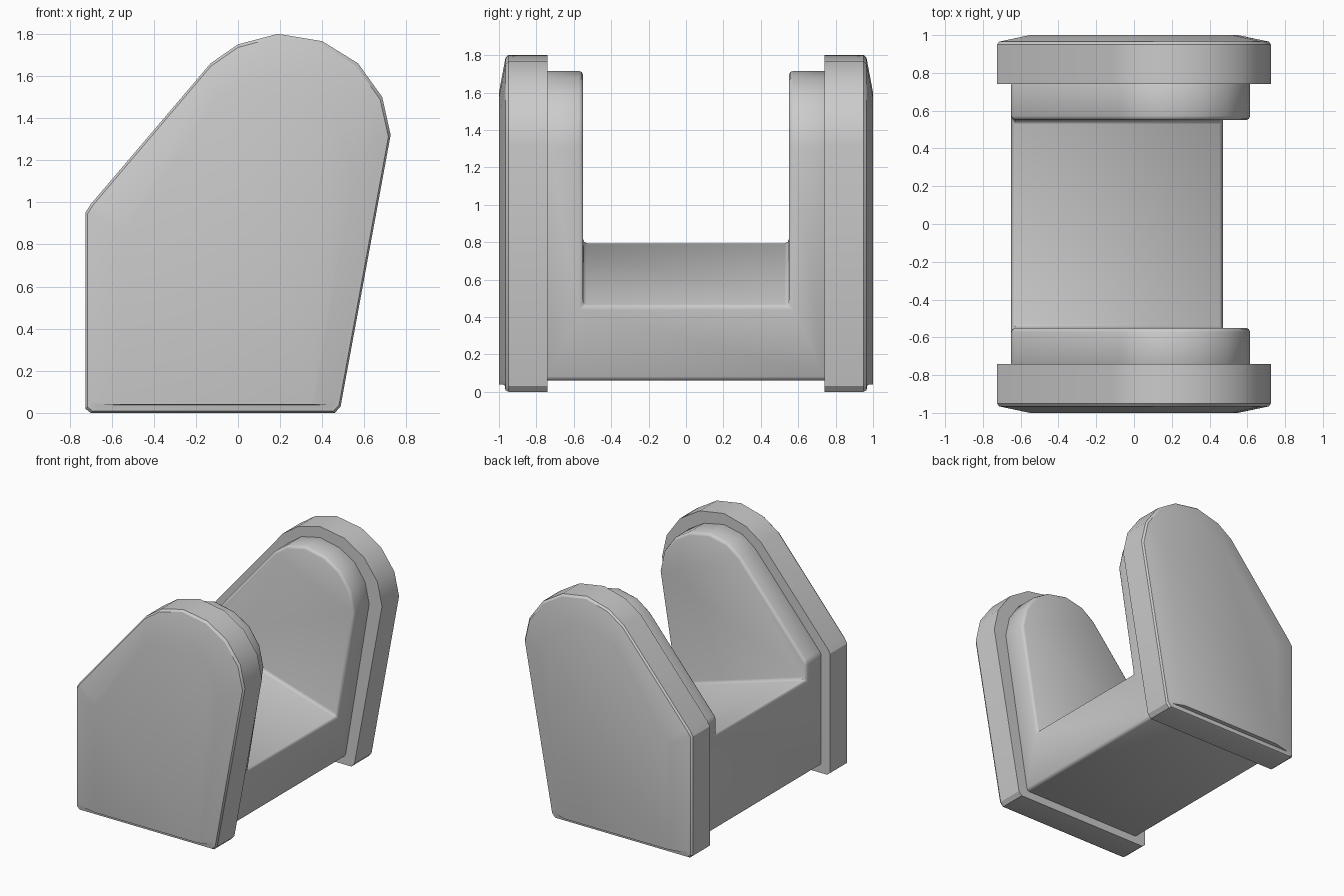
import bpy, bmesh, math

if "Cube" in bpy.data.objects:
    bpy.data.objects.remove(bpy.data.objects["Cube"])

TOP = 1.8
# side profiles as (x, z)
OUTER = [(-0.70, 0), (0.46, 0), (0.487, 0.03), (0.725, 1.32), (0.685, 1.50),
         (0.57, 1.66), (0.40, 1.765), (0.19, TOP), (0, 1.75), (-0.13, 1.66),
         (-0.70, 0.99), (-0.725, 0.95), (-0.725, 0.02)]
INNER = [(-0.65, 0.06), (0.408, 0.06), (0.615, 1.31), (0.58, 1.47), (0.49, 1.60),
         (0.36, 1.68), (0.19, 1.715), (0.03, 1.68), (-0.08, 1.60), (-0.65, 0.93)]


def loft(name, rings):
    """Closed solid through rings of 3D points."""
    bm = bmesh.new()
    loops = [[bm.verts.new(p) for p in ring] for ring in rings]
    n = len(loops[0])
    for a, b in zip(loops, loops[1:]):
        for i in range(n):
            j = (i + 1) % n
            bm.faces.new((a[i], a[j], b[j], b[i]))
    bm.faces.new(loops[0])
    bm.faces.new(loops[-1])
    bmesh.ops.recalc_face_normals(bm, faces=bm.faces)
    me = bpy.data.meshes.new(name)
    bm.to_mesh(me)
    bm.free()
    ob = bpy.data.objects.new(name, me)
    bpy.context.collection.objects.link(ob)
    return ob


def ring(profile, y):
    return [(x, y, z) for x, z in profile]


def shrink(k, z0, z1):
    return [(x * k, z0 + z / TOP * (z1 - z0)) for x, z in OUTER]


def activate(ob):
    bpy.ops.object.select_all(action='DESELECT')
    ob.select_set(True)
    bpy.context.view_layer.objects.active = ob


# outer side plates with a domed outer face and a small ledge at the foot
for name, s in (("front_plate", -1), ("back_plate", 1)):
    plate = loft(name, [
        ring(OUTER, 0.74 * s),
        ring(OUTER, 0.95 * s),
        ring(shrink(0.985, 0.008, 1.785), 0.965 * s),
        ring(shrink(0.955, 0.037, 1.76), 0.970 * s),
        ring(shrink(0.76, 0.04, 1.60), 1.0 * s)])
    activate(plate)
    bpy.ops.object.shade_smooth_by_angle(angle=math.radians(30))

# inner cradle: full-width block with a sloping channel cut through it
cradle = loft("cradle", [ring(INNER, -0.76), ring(INNER, 0.76)])
channel = [(-1, 0.906), (1, 0.301), (1, 3), (-1, 3)]
cutter = loft("channel_cutter", [ring(channel, -0.55), ring(channel, 0.55)])
cutter.hide_render = True
activate(cradle)
cut = cradle.modifiers.new("channel", 'BOOLEAN')
cut.operation = 'DIFFERENCE'
cut.solver = 'EXACT'
cut.object = cutter
bpy.ops.object.modifier_apply(modifier=cut.name)
bpy.data.objects.remove(cutter)

# soften the cradle edges
bev = cradle.modifiers.new("soft_edges", 'BEVEL')
bev.width = 0.022
bev.segments = 2
bev.limit_method = 'ANGLE'
bev.angle_limit = math.radians(35)
bpy.ops.object.modifier_apply(modifier=bev.name)
bpy.ops.object.shade_smooth_by_angle(angle=math.radians(50))
